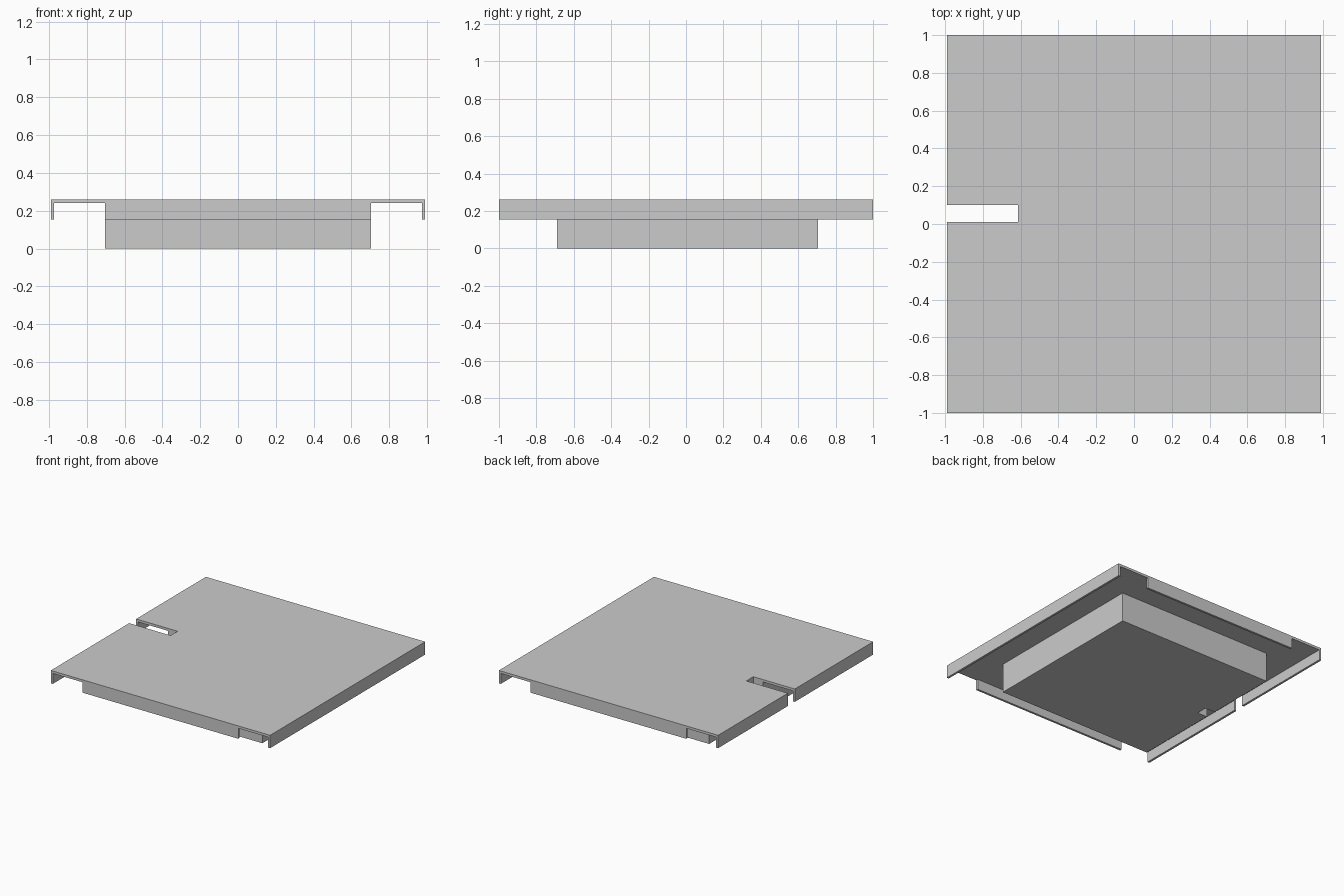
import bpy
import bmesh

cube = bpy.data.objects.get("Cube")
if cube:
    bpy.data.objects.remove(cube, do_unlink=True)

grey = bpy.data.materials.new("light_grey")
grey.use_nodes = True
colour = (0.6, 0.6, 0.6, 1)
grey.diffuse_color = colour
grey.node_tree.nodes["Principled BSDF"].inputs["Base Color"].default_value = colour

# Shared dimensions
HALF_X, HALF_Y = 0.99, 1.0
TOP, UNDER, RIM = 0.26, 0.24, 0.155
WALL = 0.018
BODY_X = 0.703
SLOT_X, SLOT_FRONT, SLOT_BACK = -0.615, 0.01, 0.10


def slab(name, outline, z0, z1):
    """Extrude a counter-clockwise outline upwards into a closed solid."""
    bm = bmesh.new()
    base = bm.faces.new([bm.verts.new((x, y, z0)) for x, y in outline])
    ext = bmesh.ops.extrude_face_region(bm, geom=[base], use_keep_orig=True)
    for v in ext["geom"]:
        if isinstance(v, bmesh.types.BMVert):
            v.co.z = z1
    bmesh.ops.recalc_face_normals(bm, faces=bm.faces)
    mesh = bpy.data.meshes.new(name)
    bm.to_mesh(mesh)
    bm.free()
    mesh.materials.append(grey)
    obj = bpy.data.objects.new(name, mesh)
    bpy.context.collection.objects.link(obj)
    return obj


def rect(x0, x1, y0, y1):
    return [(x0, y0), (x1, y0), (x1, y1), (x0, y1)]


def slotted(x0, x1, y0, y1):
    """Rectangle with the slot cut in from its right side."""
    slot = [(x0, SLOT_BACK), (SLOT_X, SLOT_BACK),
            (SLOT_X, SLOT_FRONT), (x0, SLOT_FRONT)]
    return rect(x0, x1, y0, y1) + slot


# Lid plate and the solid body hanging below it
slab("top_plate", slotted(-HALF_X, HALF_X, -HALF_Y, HALF_Y), UNDER, TOP)
slab("lower_body", slotted(-BODY_X, BODY_X, -0.69, 0.705), 0, UNDER)

# Short rims along the front and back, open at the corners
slab("front_rim", rect(-BODY_X, BODY_X, -HALF_Y, -HALF_Y + WALL), RIM, UNDER)
slab("back_rim", rect(-BODY_X, BODY_X, HALF_Y - WALL, HALF_Y), RIM, UNDER)

# Full side rims, the right one split by the slot
slab("left_rim", rect(HALF_X - WALL, HALF_X, -HALF_Y, HALF_Y), RIM, UNDER)
for name, y0, y1 in (("right_rim_front", -HALF_Y, SLOT_FRONT),
                     ("right_rim_back", SLOT_BACK, HALF_Y)):
    slab(name, rect(-HALF_X, -HALF_X + WALL, y0, y1), RIM, UNDER)
